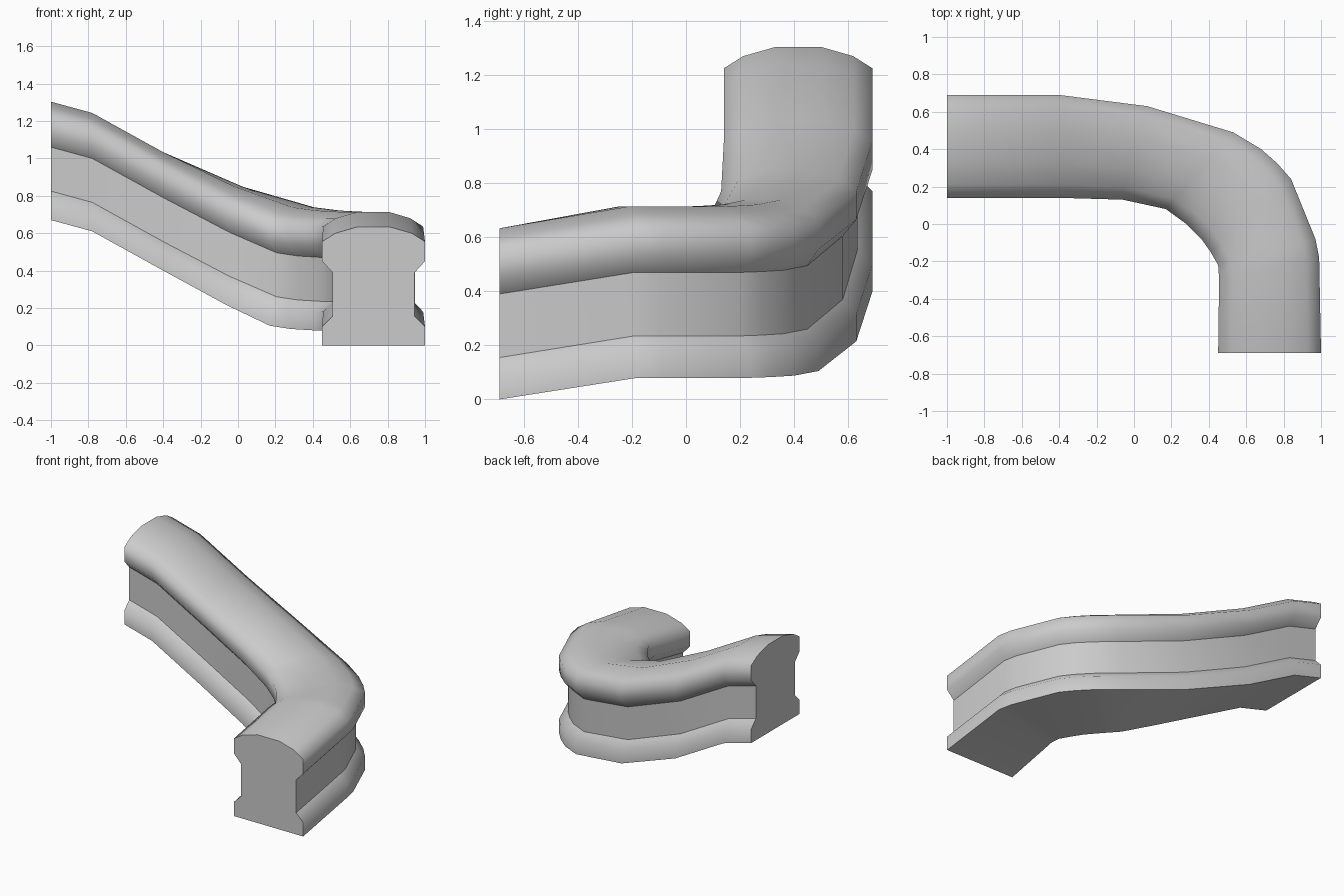
import bpy
import bmesh
from mathutils import Vector

cube = bpy.data.objects.get("Cube")
if cube:
    bpy.data.objects.remove(cube, do_unlink=True)

mat = bpy.data.materials.new("plain grey")
mat.use_nodes = True
grey = (0.6, 0.6, 0.6, 1)
mat.diffuse_color = grey
mat.node_tree.nodes["Principled BSDF"].inputs["Base Color"].default_value = grey

# Right half of the rail section: offset across the width, height
half = [(0.5, 0), (0.5, 0.1), (0.4, 0.155), (0.4, 0.39),
        (0.5, 0.45), (0.5, 0.555), (0.37, 0.6), (0.16, 0.633)]
profile = half + [(-u, h) for u, h in reversed(half)]
n = len(profile)
# Crisp lines: bottom corners and groove edges
crisp = {0, 2, 3, n - 4, n - 3, n - 1}

# Stations along the bend: inner edge (x, y), outer edge (x, y), base height
stations = [
    ((-1, 0.14), (-1, 0.69), 0.67),
    ((-0.78, 0.14), (-0.78, 0.69), 0.61),
    ((-0.4, 0.14), (-0.4, 0.69), 0.4),
    ((-0.06, 0.13), (0.07, 0.63), 0.215),
    ((0.17, 0.08), (0.53, 0.49), 0.105),
    ((0.28, 0), (0.68, 0.4), 0.088),
    ((0.36, -0.08), (0.77, 0.32), 0.083),
    ((0.41, -0.15), (0.84, 0.24), 0.08),
    ((0.45, -0.22), (0.97, -0.08), 0.08),
    ((0.455, -0.29), (0.99, -0.18), 0.08),
    ((0.45, -0.69), (1, -0.69), 0),
]

# Sweep the section through the stations
bm = bmesh.new()
rings = []
for inner, outer, z in stations:
    a, b = Vector(inner), Vector(outer)
    ring = []
    for u, h in profile:
        p = a.lerp(b, u + 0.5)
        ring.append(bm.verts.new((p.x, p.y, z + h)))
    rings.append(ring)

for r, s in zip(rings, rings[1:]):
    for i in range(n):
        j = (i + 1) % n
        bm.faces.new((r[i], r[j], s[j], s[i])).smooth = True
    for i in crisp:
        bm.edges.get((r[i], s[i])).smooth = False

# Flat end caps with crisp rims
for ring in (rings[0], rings[-1]):
    cap = bm.faces.new(ring)
    for e in cap.edges:
        e.smooth = False

bmesh.ops.recalc_face_normals(bm, faces=bm.faces)
mesh = bpy.data.meshes.new("curved_handrail")
bm.to_mesh(mesh)
bm.free()
mesh.materials.append(mat)
rail = bpy.data.objects.new("curved_handrail", mesh)
bpy.context.collection.objects.link(rail)
